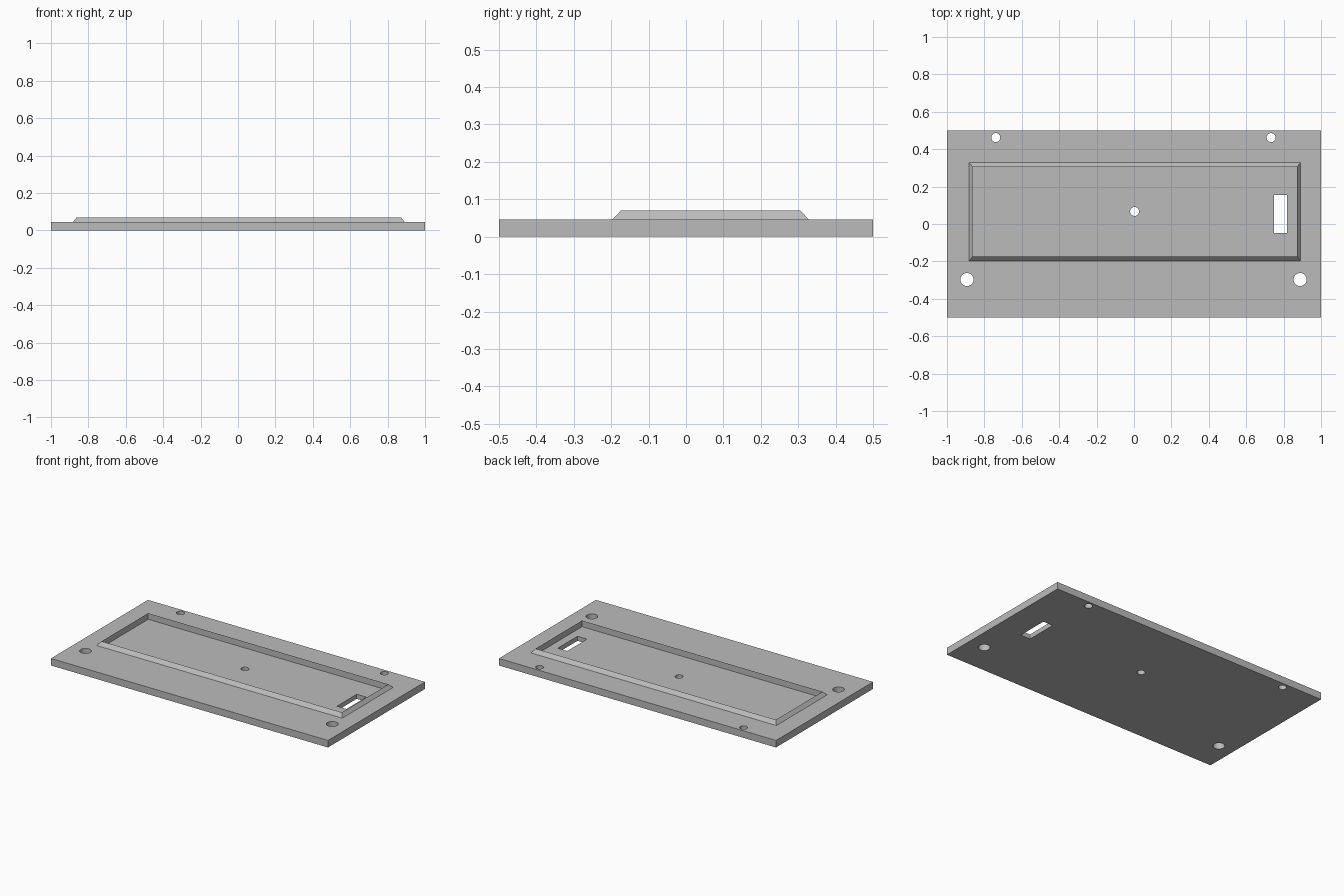
import bpy
import bmesh
from mathutils import Matrix, Vector

cube = bpy.data.objects.get("Cube")
if cube:
    bpy.data.objects.remove(cube, do_unlink=True)

grey = bpy.data.materials.new("plain_grey")
colour = (0.5, 0.5, 0.5, 1)
grey.diffuse_color = colour
grey.use_nodes = True
grey.node_tree.nodes["Principled BSDF"].inputs["Base Color"].default_value = colour


def make_object(name, bm):
    bmesh.ops.recalc_face_normals(bm, faces=bm.faces)
    mesh = bpy.data.meshes.new(name)
    bm.to_mesh(mesh)
    bm.free()
    mesh.materials.append(grey)
    obj = bpy.data.objects.new(name, mesh)
    bpy.context.collection.objects.link(obj)
    return obj


# Rectangles from the underside, up the rim and over its crest to the sunken floor
PLATE = (-1, 1, -0.5, 0.5)
RIM_BASE = (-0.882, 0.89, -0.197, 0.328)
RIM_CREST = (-0.863, 0.872, -0.174, 0.306)
TOP, CREST, FLOOR = 0.046, 0.07, 0.03
levels = [(PLATE, 0), (PLATE, TOP), (RIM_BASE, TOP), (RIM_CREST, CREST), (RIM_CREST, FLOOR)]

bm = bmesh.new()
rings = []
for (x0, x1, y0, y1), z in levels:
    corners = [(x0, y0), (x1, y0), (x1, y1), (x0, y1)]
    rings.append([bm.verts.new((x, y, z)) for x, y in corners])
for low, high in zip(rings, rings[1:]):
    for i in range(4):
        j = (i + 1) % 4
        bm.faces.new((low[i], low[j], high[j], high[i]))
bm.faces.new(rings[0][::-1])
bm.faces.new(rings[-1])
plate = make_object("rimmed_plate", bm)

# Through holes and the slot, gathered in one cutter
holes = [(-0.893, -0.297, 0.035), (0.888, -0.297, 0.035),
         (-0.739, 0.462, 0.024), (0.733, 0.462, 0.024), (0.003, 0.067, 0.024)]
bm = bmesh.new()
for x, y, r in holes:
    bmesh.ops.create_cone(bm, cap_ends=True, segments=32, radius1=r, radius2=r,
                          depth=0.4, matrix=Matrix.Translation((x, y, 0)))
slot = Matrix.Translation((0.783, 0.053, 0)) @ Matrix.Diagonal(Vector((0.069, 0.204, 0.4, 1)))
bmesh.ops.create_cube(bm, size=1, matrix=slot)
cutter = make_object("hole_cutter", bm)
cutter.hide_render = True

# Cut the openings, then discard the cutter
cut = plate.modifiers.new("openings", "BOOLEAN")
cut.operation = "DIFFERENCE"
cut.solver = "EXACT"
cut.object = cutter
bpy.ops.object.select_all(action="DESELECT")
plate.select_set(True)
bpy.context.view_layer.objects.active = plate
bpy.ops.object.modifier_apply(modifier=cut.name)
bpy.data.objects.remove(cutter, do_unlink=True)
bpy.ops.object.shade_smooth_by_angle()
